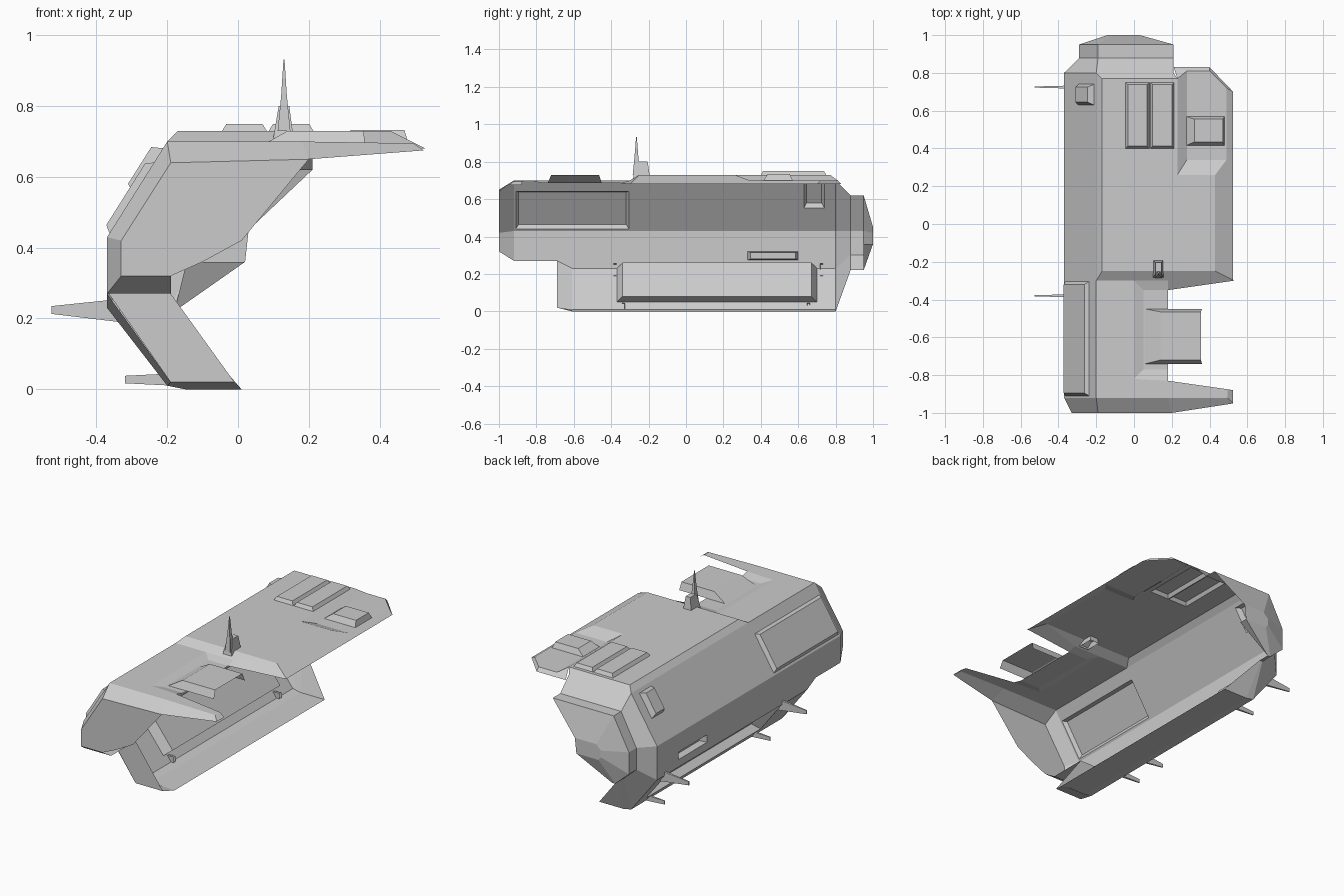
import bpy, bmesh
from mathutils import Vector as V


def mesh(name, faces):
    """Object from a list of polygons (coordinates), welded together."""
    bm = bmesh.new()
    for f in faces:
        pts = []
        for p in f:
            if not pts or (V(p) - V(pts[-1])).length > 1e-5:
                pts.append(p)
        bm.faces.new([bm.verts.new(p) for p in pts])
    bmesh.ops.remove_doubles(bm, verts=bm.verts, dist=1e-4)
    bmesh.ops.recalc_face_normals(bm, faces=bm.faces)
    me = bpy.data.meshes.new(name)
    bm.to_mesh(me)
    bm.free()
    ob = bpy.data.objects.new(name, me)
    bpy.context.collection.objects.link(ob)
    return ob


def loft(a, b):
    """Quad strip between two equally long point rows."""
    return [[a[i], a[i + 1], b[i + 1], b[i]] for i in range(len(a) - 1)]


def ring(pts, y):
    return [(x, y, z) for x, z in pts]


def frustum(lo, z0, hi, z1, skip=()):
    """Open-bottomed box; lo and hi are (x0, x1, y0, y1)."""
    def rect(r, z):
        return [(r[0], r[2], z), (r[1], r[2], z), (r[1], r[3], z), (r[0], r[3], z)]
    a, b = rect(lo, z0), rect(hi, z1)
    sides = loft(a + a[:1], b + b[:1])
    return [f for i, f in enumerate(sides) if i not in skip] + [b]


def wall(a, b, y0, y1, holes=()):
    """Flat wall from (x,z) a to b along y. Each hole (t0,t1,ya,yb,h,inset_t,inset_y)
    becomes a panel pushed out (or in) by h along the wall normal."""
    d = V((b[0] - a[0], 0, b[1] - a[1]))
    n = V((d.z, 0, -d.x)).normalized()
    if n.x > 0.01 or (abs(n.x) <= 0.01 and n.z < 0):
        n = -n

    def P(t, y, h=0):
        return tuple(V((a[0], y, a[1])) + d * t + n * h)
    ts = sorted({0, 1, *[v for h in holes for v in h[:2]]})
    ys = sorted({y0, y1, *[v for h in holes for v in h[2:4]]})
    faces = []
    for t0, t1 in zip(ts, ts[1:]):
        for u0, u1 in zip(ys, ys[1:]):
            tm, um = (t0 + t1) / 2, (u0 + u1) / 2
            if not any(h[0] < tm < h[1] and h[2] < um < h[3] for h in holes):
                faces.append([P(t0, u0), P(t1, u0), P(t1, u1), P(t0, u1)])
    for t0, t1, u0, u1, h, it, iy in holes:
        it /= d.length
        lo = [P(t0, u0), P(t1, u0), P(t1, u1), P(t0, u1)]
        hi = [P(t0 + it, u0 + iy, h), P(t1 - it, u0 + iy, h),
              P(t1 - it, u1 - iy, h), P(t0 + it, u1 - iy, h)]
        faces += loft(lo + lo[:1], hi + hi[:1]) + [hi]
    return faces


# Left side of the hull: upper slope with two raised panels, upright wall, ledge
side = wall((-.20, .70), (-.37, .43), -.92, .80,
            [(.22, .96, -.91, -.305, .02, .015, .015),
             (.07, .55, .63, .74, .03, .015, .015)])
side += wall((-.37, .43), (-.37, .27), -.92, .80,
             [(.69, .97, .33, .60, -.04, .005, .015)])
side += [[(-.37, -.69, .27), (-.37, -.61, .23), (-.37, .80, .23), (-.37, .80, .27)]]
side += wall((-.37, .27), (-.19, .27), -.92, -.69)
mesh("hull_side", side)

# Lower fin with long recess and chamfered front
fin = wall((-.37, .23), (-.20, .01), -.61, .80,
           [(0.001, .82, -.37, .70, -.05, 0, .03)])
fin += wall((-.20, .01), (-.15, 0), -.61, .80)
fin += wall((-.15, 0), (.01, 0), -.61, .80)
cap = [(-.19, -.69, .27), (-.365, -.69, .27), (-.19, -.69, .02), (-.01, -.69, .02)]
fin += [cap,
        [(-.37, -.69, .27), (-.37, -.61, .23), (-.20, -.61, .01), (-.19, -.69, .02)],
        [(-.19, -.69, .02), (-.20, -.61, .01), (-.15, -.61, 0), (.01, -.61, 0), (-.01, -.69, .02)]]
mesh("lower_fin", fin)

# Front cap and its chamfers
outer = ring([(-.20, .70), (-.37, .43), (-.37, .27), (-.19, .27)], -.92)
inner = ring([(-.19, .64), (-.33, .42), (-.33, .32), (-.19, .32)], -1)
rim = ring([(-.10, .36), (.01, .42), (.20, .65)], -1)
mesh("front_cap", loft(outer, inner) + [inner + rim])

# Rear cap, block and tapered tail
A = [(.21, .80, .70), (-.18, .80, .70), (-.20, .80, .70), (-.37, .80, .43),
     (-.37, .80, .23), (-.20, .80, .01), (-.15, .80, 0), (.01, .80, 0)]
B2 = [(.21, .62), (-.17, .62), (-.19, .62), (-.29, .43), (-.29, .30),
      (-.20, .22), (-.19, .22), (-.18, .22)]
D2 = [(.03, .45), (-.10, .45), (-.11, .45), (-.14, .42), (-.14, .38),
      (-.125, .36), (-.12, .36), (.02, .36)]
B, C, D = ring(B2, .88), ring(B2, .95), ring(D2, 1)
tail = loft(A, B) + loft(B, C) + loft(C, D) + [D]
tail += [[(-.18, .95, .22), (.02, 1, .36), (.02, .95, .36), (-.145, .95, .36)]]
mesh("rear_tail", tail)

# Main roof with two raised hatches, front step and side slope
roof = wall((-.17, .73), (.23, .73), -.25, .77,
            [((x + .17) / .4, (x + .17 + .126) / .4, .40, .75, .02, .012, .012)
             for x in (-.045, .087)])
roof += wall((.23, .73), (.43, .73), -.25, .26)
roof += [
    [(-.17, -.25, .73), (-.17, .77, .73), (-.20, .80, .70), (-.20, -.30, .70)],
    [(-.17, .77, .73), (.23, .77, .73), (.21, .80, .70), (-.20, .80, .70)],
    [(-.20, -.30, .70), (.18, -.30, .70), (.43, -.25, .73), (-.17, -.25, .73)],
    [(.18, -.30, .70), (.18, -.35, .685), (.53, -.30, .68), (.43, -.25, .73)],
    [(.43, -.25, .73), (.525, -.30, .68), (.525, .34, .68), (.49, .34, .70), (.43, .26, .73)],
]
mesh("main_roof", roof)

# Sunken wing corner with its small box
mesh("wing_corner", [
    [(.23, .26, .73), (.43, .26, .73), (.49, .34, .70), (.28, .34, .70)],
    [(.23, .26, .73), (.28, .34, .70), (.28, .81, .70), (.23, .77, .73)],
    [(.28, .34, .70), (.49, .34, .70), (.49, .72, .70), (.40, .81, .70), (.28, .81, .70)],
    [(.49, .34, .70), (.525, .34, .68), (.525, .70, .68), (.49, .72, .70)],
    [(.49, .72, .70), (.525, .70, .68), (.40, .83, .68), (.40, .81, .70)],
    [(.40, .81, .70), (.40, .83, .68), (.21, .83, .68), (.28, .81, .70)],
    [(.23, .77, .73), (.28, .81, .70), (.21, .83, .68)],
])
mesh("wing_box", frustum((.275, .48, .415, .57), .70, (.32, .47, .435, .555), .733))

# Front roof, shallow recess and pointed prong
front = wall((-.20, .70), (0, .70), -.92, -.30)
front += [
    [(0, -.82, .70), (.05, -.77, .685), (.05, -.35, .685), (0, -.30, .70)],
    [(.05, -.77, .685), (.18, -.77, .685), (.18, -.35, .685), (.05, -.35, .685)],
    [(0, -.30, .70), (.05, -.35, .685), (.18, -.35, .685), (.18, -.30, .70)],
    [(0, -.82, .70), (.18, -.83, .70), (.18, -.77, .685), (.05, -.77, .685)],
    [(0, -.92, .70), (.18, -.92, .70), (.18, -.83, .70), (0, -.82, .70)],
    [(.18, -.92, .70), (.495, -.92, .695), (.495, -.875, .695), (.18, -.83, .70)],
    [(.495, -.92, .695), (.525, -.95, .675), (.525, -.88, .675), (.495, -.875, .695)],
    [(-.20, -.92, .70), (.18, -.92, .70), (.20, -1, .65), (-.19, -1, .64)],
    [(.18, -.92, .70), (.495, -.92, .695), (.525, -.95, .675), (.20, -1, .65)],
]
mesh("front_roof", front)
mesh("front_roof_box", frustum((.06, .36, -.74, -.45), .685, (.14, .355, -.72, -.465), .73, skip=(1,)))

# Antenna: base block and needle
mesh("antenna_base", frustum((.098, .158, -.285, -.19), .70, (.115, .145, -.265, -.205), .80))
needle = frustum((.112, .148, -.285, -.245), .73, (.122, .138, -.275, -.255), .83)[:4]
needle += frustum((.122, .138, -.275, -.255), .83, (.1285, .1315, -.267, -.263), .932)
mesh("antenna_needle", needle)


# Side spikes, four thin tapered blades
def spike(name, y, x0, za, zb, x1, zc, zd):
    a = [(x0, y - .008, za), (x0, y + .008, za), (x0, y + .008, zb), (x0, y - .008, zb)]
    b = [(x1, y - .003, zc), (x1, y + .003, zc), (x1, y + .003, zd), (x1, y - .003, zd)]
    mesh(name, loft(a + a[:1], b + b[:1]) + [b])


for tag, yu, yl in (("front", -.38, -.335), ("rear", .725, .655)):
    spike(tag + "_upper_spike", yu, -.335, .19, .255, -.527, .213, .235)
    spike(tag + "_lower_spike", yl, -.18, .01, .045, -.32, .017, .038)
